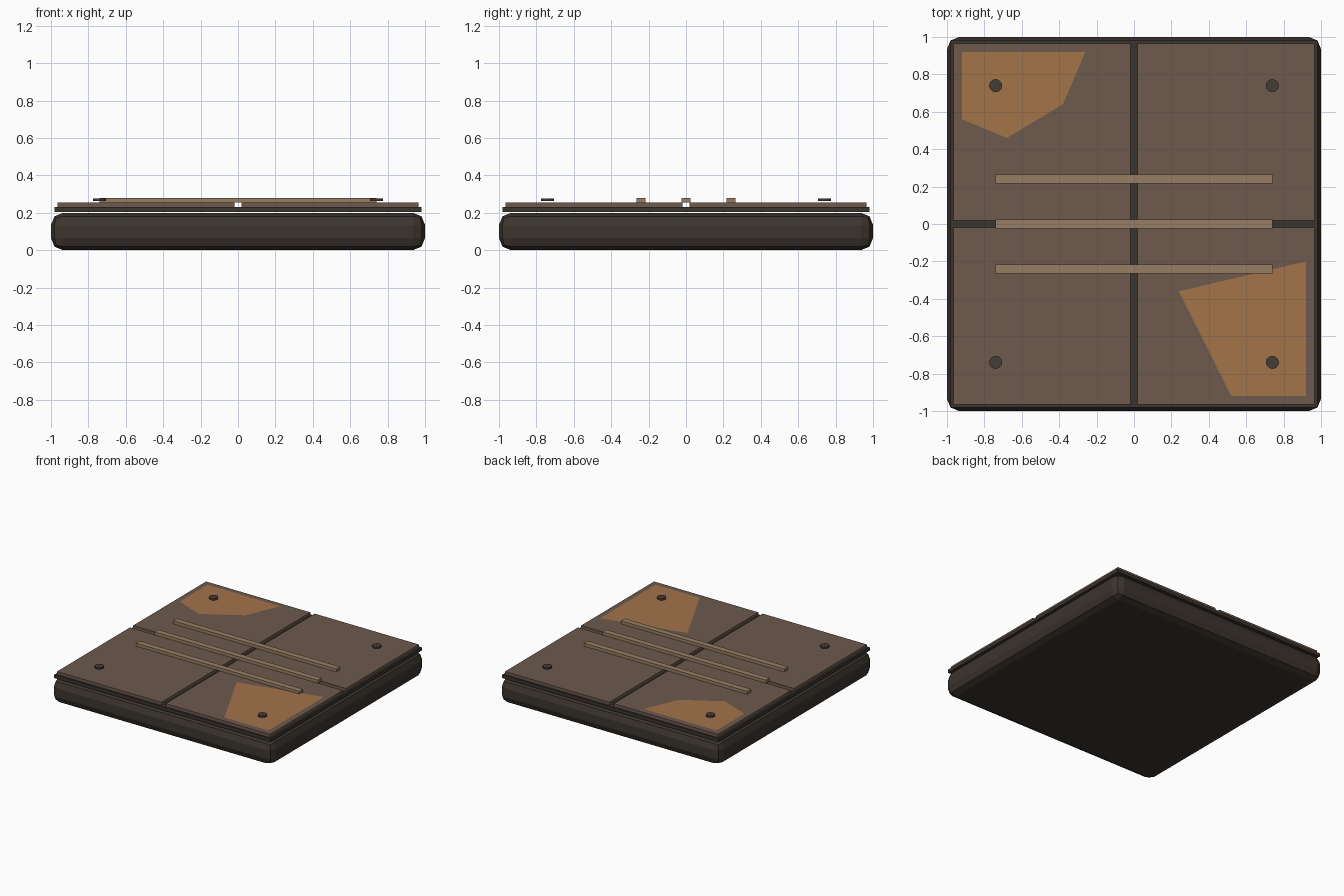
import bpy, bmesh

if "Cube" in bpy.data.objects:
    bpy.data.objects.remove(bpy.data.objects["Cube"])


def material(name, rgb):
    m = bpy.data.materials.new(name)
    m.diffuse_color = (*rgb, 1)
    m.use_nodes = True
    m.node_tree.nodes["Principled BSDF"].inputs["Base Color"].default_value = m.diffuse_color
    return m


DARK = material("dark_metal", (0.045, 0.035, 0.028))
PLATE = material("brown_plate", (0.153, 0.102, 0.076))
RUST = material("rust", (0.37, 0.175, 0.068))
BAR = material("tan_bar", (0.31, 0.21, 0.125))
BOLT = material("bolt_metal", (0.06, 0.045, 0.037))


def box(name, x, y, z, mat):
    """Box from (min, max) ranges on each axis."""
    lo, hi = zip(x, y, z)
    bpy.ops.mesh.primitive_cube_add(size=1, location=[(a + b) / 2 for a, b in zip(lo, hi)])
    ob = bpy.context.object
    ob.name = name
    ob.scale = [b - a for a, b in zip(lo, hi)]
    bpy.ops.object.transform_apply(location=False, rotation=False, scale=True)
    ob.data.materials.append(mat)
    return ob


def patch(name, points, z, mat):
    """Flat polygon lying on the plates."""
    bm = bmesh.new()
    face = bm.faces.new([bm.verts.new((x, y, z)) for x, y in points])
    face.normal_update()
    if face.normal.z < 0:
        face.normal_flip()
    me = bpy.data.meshes.new(name)
    bm.to_mesh(me)
    bm.free()
    me.materials.append(mat)
    bpy.context.collection.objects.link(bpy.data.objects.new(name, me))


# Rounded base block
base = box("base", (-1, 1), (-1, 1), (0, 0.2), DARK)
bevel = base.modifiers.new("bevel", "BEVEL")
bevel.width = 0.065
bevel.segments = 2

# Thin slab under the plates
box("slab", (-0.98, 0.98), (-0.98, 0.98), (0.203, 0.23), DARK)

# Four floor plates and corner bolts
for sx in (-1, 1):
    for sy in (-1, 1):
        box("floor_plate", sorted((0.02 * sx, 0.965 * sx)),
            sorted((0.02 * sy, 0.965 * sy)), (0.23, 0.255), PLATE)
        bpy.ops.mesh.primitive_cylinder_add(
            vertices=12, radius=0.035, depth=0.013,
            location=(0.74 * sx, 0.74 * sy, 0.269))
        bpy.context.object.name = "bolt"
        bpy.context.object.data.materials.append(BOLT)

# Grip bars
for y in (-0.24, 0, 0.24):
    box("grip_bar", (-0.74, 0.74), (y - 0.024, y + 0.024), (0.255, 0.28), BAR)

# Rust patches
patch("rust_patch_back", [(-0.92, 0.92), (-0.92, 0.56), (-0.68, 0.46),
                          (-0.38, 0.64), (-0.26, 0.92)], 0.258, RUST)
patch("rust_patch_front", [(0.24, -0.36), (0.52, -0.92), (0.92, -0.92),
                           (0.92, -0.20)], 0.258, RUST)
